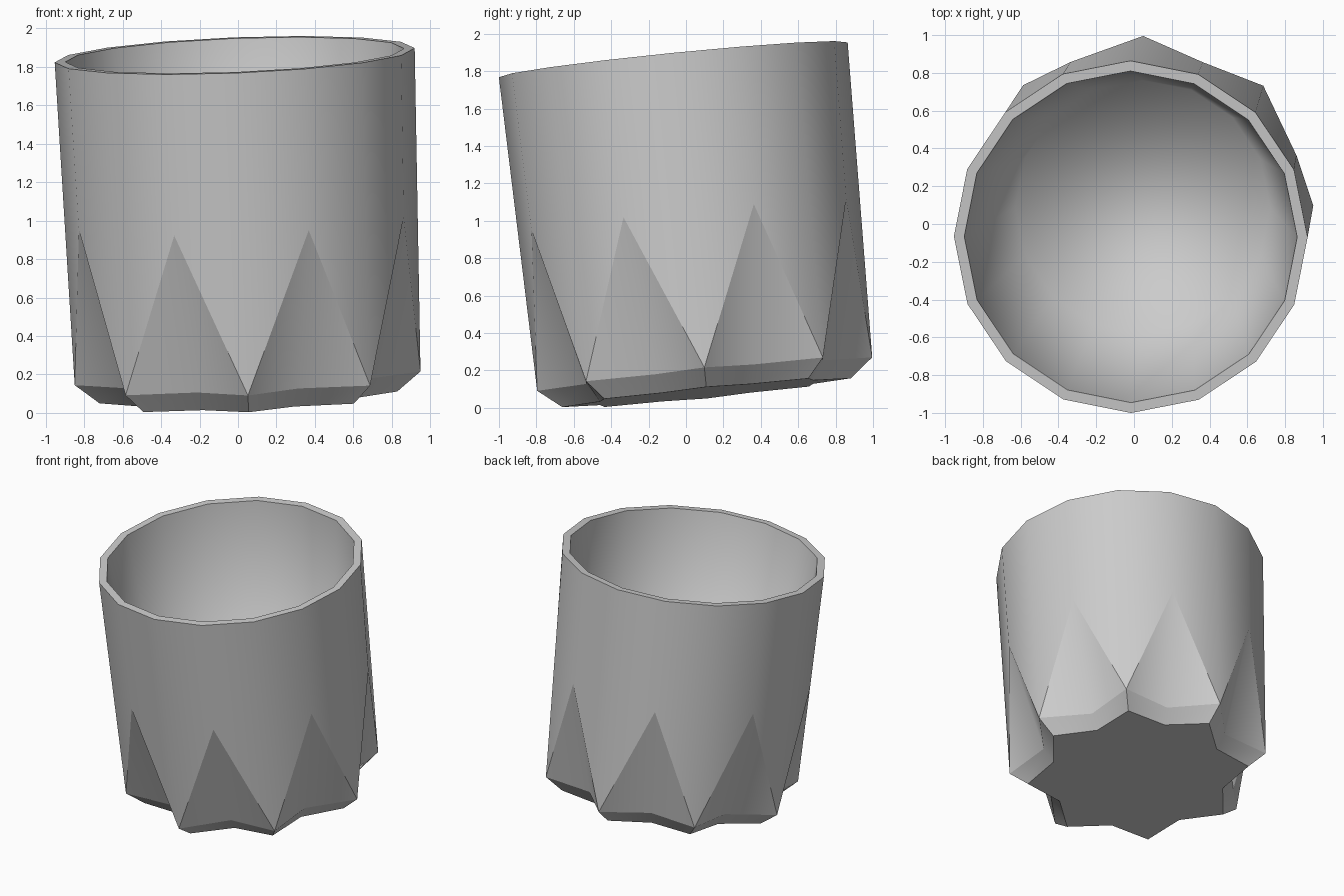
import bpy, bmesh, math
from mathutils import Vector, Matrix

cube = bpy.data.objects.get("Cube")
if cube:
    bpy.data.objects.remove(cube, do_unlink=True)

grey = bpy.data.materials.new("plain_grey")
grey.use_nodes = True
colour = (0.6, 0.6, 0.6, 1)
grey.diffuse_color = colour
grey.node_tree.nodes["Principled BSDF"].inputs["Base Color"].default_value = colour

SIDES = 16       # even columns carry the foot points, odd columns the grooves
HEIGHT = 1.69    # from the foot points up to the rim

bm = bmesh.new()


def ring(radius, z, columns=range(SIDES)):
    """Vertices by column on a circle, starting at the front."""
    out = {}
    for i in columns:
        a = math.tau * i / SIDES - math.pi / 2
        out[i] = bm.verts.new((radius * math.cos(a), radius * math.sin(a), z))
    return out


def band(lower, upper):
    for i in range(SIDES):
        j = (i + 1) % SIDES
        bm.faces.new((lower[i], lower[j], upper[j], upper[i]))


def sharpen(a, b):
    edge = bm.edges.get((a, b))
    if edge:
        edge.smooth = False


points, grooves = range(0, SIDES, 2), range(1, SIDES, 2)
rim = ring(0.937, HEIGHT)
peaks = ring(0.915, HEIGHT / 2, grooves)
star = {**ring(0.90, 0, points), **ring(0.69, 0, grooves)}
foot = {**ring(0.775, -0.1, points), **ring(0.62, -0.1, grooves)}

# outer wall and the triangular cuts around the foot
for g in grooves:
    for p in ((g - 1) % SIDES, (g + 1) % SIDES):
        bm.faces.new((rim[p], rim[g], peaks[g], star[p]))
        bm.faces.new((star[p], peaks[g], star[g]))

# star-shaped foot
band(foot, star)
bm.faces.new([foot[i] for i in range(SIDES)])

# flat lip, tapering inside wall and flat floor
lip = ring(0.882, HEIGHT)
floor = ring(0.675, 0.1)
band(rim, lip)
band(lip, floor)
bm.faces.new([floor[i] for i in range(SIDES)])

bmesh.ops.recalc_face_normals(bm, faces=bm.faces[:])
for f in bm.faces:
    f.smooth = True

# crisp edges on the lip, cuts and foot
for i in range(SIDES):
    j = (i + 1) % SIDES
    for loop in (rim, lip, star, foot):
        sharpen(loop[i], loop[j])
for g in grooves:
    for p in ((g - 1) % SIDES, (g + 1) % SIDES):
        sharpen(star[p], peaks[g])
        sharpen(star[p], foot[p])

# lean the whole tumbler
lean = Vector((0, 0, 1)).rotation_difference(Vector((-0.04, -0.1, 1)))
bm.transform(Matrix.Translation((0.05, 0.1, 0.18)) @ lean.to_matrix().to_4x4())

mesh = bpy.data.meshes.new("tumbler")
bm.to_mesh(mesh)
bm.free()
mesh.materials.append(grey)
tumbler = bpy.data.objects.new("tumbler", mesh)
bpy.context.collection.objects.link(tumbler)
